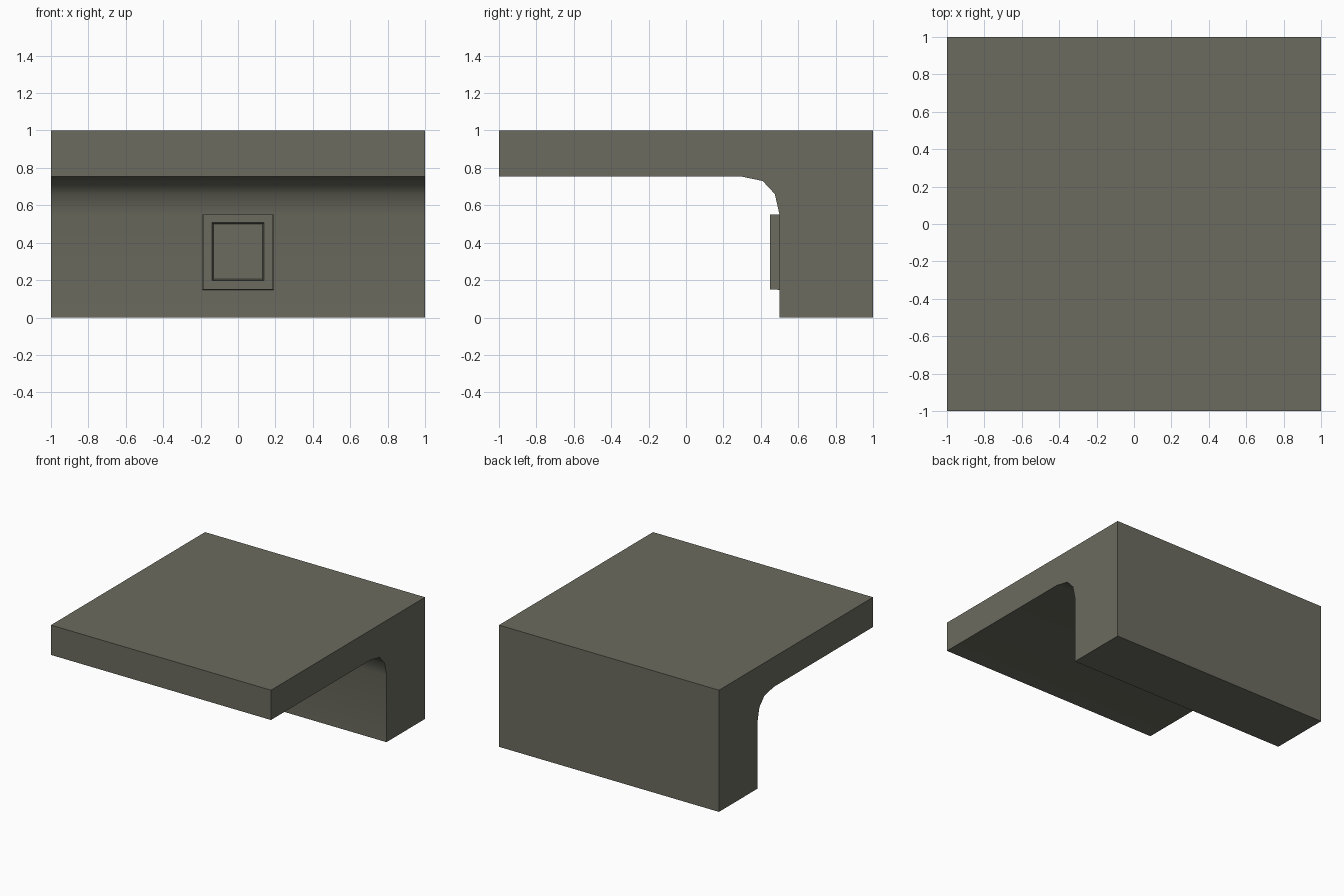
import bpy, bmesh, math

if "Cube" in bpy.data.objects:
    bpy.data.objects.remove(bpy.data.objects["Cube"])

stone = bpy.data.materials.new("grey_olive_stone")
stone.diffuse_color = (0.147, 0.147, 0.115, 1)
stone.use_nodes = True
stone.node_tree.nodes["Principled BSDF"].inputs["Base Color"].default_value = stone.diffuse_color


def finish(bm, name):
    bmesh.ops.recalc_face_normals(bm, faces=bm.faces)
    mesh = bpy.data.meshes.new(name)
    bm.to_mesh(mesh)
    bm.free()
    mesh.materials.append(stone)
    obj = bpy.data.objects.new(name, mesh)
    bpy.context.collection.objects.link(obj)
    return obj


# Wall with overhanging roof slab: one side profile (y, z) extruded along x
profile = [(-1, 1), (-1, 0.755), (0.29, 0.755), (0.41, 0.73), (0.475, 0.66),
           (0.5, 0.55), (0.5, 0), (1, 0), (1, 1)]
bm = bmesh.new()
face = bm.faces.new([bm.verts.new((-1, y, z)) for y, z in profile])
ext = bmesh.ops.extrude_face_region(bm, geom=[face])
bmesh.ops.translate(bm, vec=(2, 0, 0),
                    verts=[v for v in ext["geom"] if isinstance(v, bmesh.types.BMVert)])
overhang = finish(bm, "wall_with_overhang")

# Smooth the coved corner, keep the other edges sharp
bpy.context.view_layer.objects.active = overhang
overhang.select_set(True)
bpy.ops.object.shade_smooth_by_angle(angle=math.radians(40))

# Window frame: rectangular loops (half width, bottom, top, y) bridged in turn
loops = [(0.19, 0.148, 0.552, 0.5), (0.188, 0.15, 0.55, 0.45),
         (0.138, 0.197, 0.508, 0.45), (0.132, 0.205, 0.5, 0.49)]
bm = bmesh.new()
rings = [[bm.verts.new((x, y, z)) for x, z in ((-w, b), (w, b), (w, t), (-w, t))]
         for w, b, t, y in loops]
for a, b in zip(rings, rings[1:]):
    for i in range(4):
        j = (i + 1) % 4
        bm.faces.new((a[i], a[j], b[j], b[i]))
bm.faces.new(rings[-1])  # recessed panel
bm.faces.new(rings[0])   # back against the wall
finish(bm, "window_frame")
